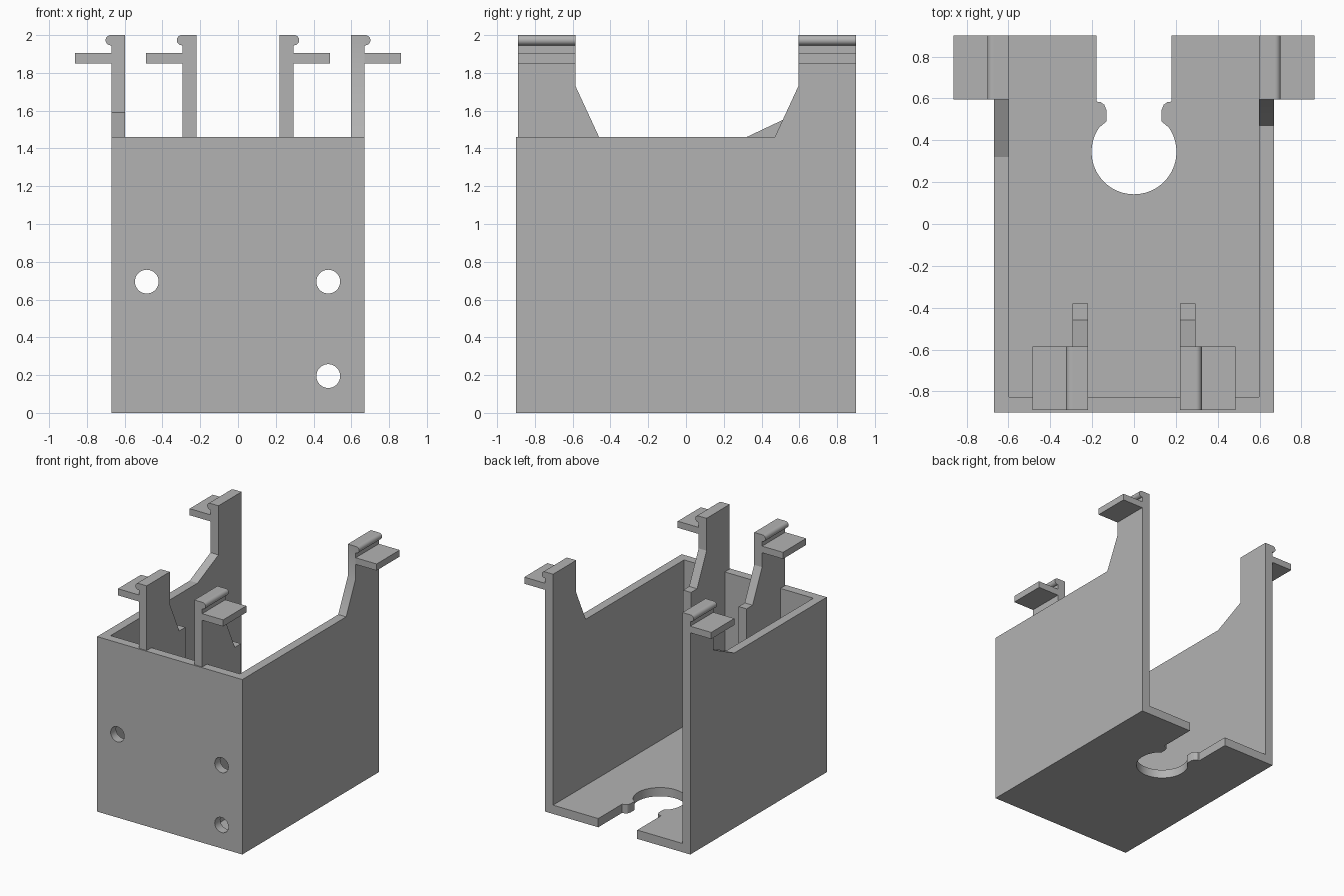
import bpy, bmesh
from math import cos, sin, pi, radians
from mathutils import Vector

cube = bpy.data.objects.get("Cube")
if cube:
    bpy.data.objects.remove(cube, do_unlink=True)

grey = bpy.data.materials.new("light_grey")
grey.use_nodes = True
colour = (0.45, 0.45, 0.45, 1)
grey.diffuse_color = colour
grey.node_tree.nodes["Principled BSDF"].inputs["Base Color"].default_value = colour

# Outer size, wall thickness, rim height and overall height
W, D, T, RIM, TOP = 0.67, 0.9, 0.073, 1.46, 2.0
IN = W - T


def prism(name, points, axis, start, end):
    """Extrude a 2D profile along one axis; the other two axes keep their order."""
    def place(p, depth):
        co = list(p)
        co.insert("xyz".index(axis), depth)
        return Vector(co)
    bm = bmesh.new()
    face = bm.faces.new([bm.verts.new(place(p, start)) for p in points])
    new = bmesh.ops.extrude_face_region(bm, geom=[face])["geom"]
    shift = place((0, 0), end - start)
    bmesh.ops.translate(bm, vec=shift, verts=[v for v in new if isinstance(v, bmesh.types.BMVert)])
    bmesh.ops.recalc_face_normals(bm, faces=bm.faces)
    mesh = bpy.data.meshes.new(name)
    bm.to_mesh(mesh)
    bm.free()
    mesh.materials.append(grey)
    obj = bpy.data.objects.new(name, mesh)
    bpy.context.collection.objects.link(obj)
    return obj


def rect(a0, b0, a1, b1):
    return [(a0, b0), (a1, b0), (a1, b1), (a0, b1)]


def arc(a, b, r, start, end, steps):
    angles = [radians(start + (end - start) * i / steps) for i in range(steps + 1)]
    return [(a + r * cos(t), b + r * sin(t)) for t in angles]


def select(obj):
    bpy.ops.object.select_all(action="DESELECT")
    obj.select_set(True)
    bpy.context.view_layer.objects.active = obj


def cut(obj, cutter):
    mod = obj.modifiers.new("cut", "BOOLEAN")
    mod.operation, mod.solver, mod.object = "DIFFERENCE", "EXACT", cutter
    select(obj)
    bpy.ops.object.modifier_apply(modifier=mod.name)
    bpy.data.objects.remove(cutter, do_unlink=True)


# Open-backed, open-topped box with the rear posts left standing
shell = prism("box_shell", rect(-W, -D, W, D), "z", 0, TOP)
cut(shell, prism("cavity", rect(-IN, -D + T, IN, 2), "z", T, 3))
left_edge = [(-2, RIM), (0.47, RIM), (0.595, 1.73), (0.595, 3), (-2, 3)]
right_edge = [(-2, RIM), (0.32, RIM), (0.595, 1.59), (0.595, 3), (-2, 3)]
cut(shell, prism("left_trim", left_edge, "x", 0, 1))
cut(shell, prism("right_trim", right_edge, "x", -1, 0))

# Keyhole slot in the floor
half = [(0.18, 1.5), (0.18, 0.585), (0.16, 0.583), (0.142, 0.57), (0.132, 0.545), (0.132, 0.49)]
ring = arc(0, 0.345, 0.203, 35, -215, 48)
slot = half + ring + [(-x, y) for x, y in reversed(half)]
cut(shell, prism("keyhole", slot, "z", -1, 0.5))

# Screw holes in the front wall
for x, z in ((-0.483, 0.695), (0.478, 0.695), (0.478, 0.195)):
    cut(shell, prism("hole", arc(x, z, 0.063, 0, 350, 35), "y", -1, -0.6))
select(shell)
bpy.ops.object.shade_smooth_by_angle(angle=radians(25))

# Ribs behind the front wall that rise into the front posts
rib = [(-D + T, T), (-0.38, T), (-0.38, RIM), (-0.46, RIM), (-0.585, 1.73),
       (-0.585, TOP), (-0.89, TOP), (-0.89, RIM), (-D + T, RIM)]
for side, s in (("left", 1), ("right", -1)):
    prism(f"front_{side}_rib", rib, "x", s * 0.22, s * 0.293)

    # Clips: a rounded lip over a flat tab on every post
    for place, x, y0, y1 in (("front", 0.293, -0.89, -0.585), ("rear", W, 0.595, D)):
        lip = [(s * a, b) for a, b in arc(x + 0.004, TOP - 0.027, 0.027, 90, -90, 14)]
        lip = [(s * x, TOP)] + lip + [(s * x, TOP - 0.054)]
        hook = prism(f"{place}_{side}_lip", lip, "y", y0, y1)
        select(hook)
        bpy.ops.object.shade_smooth_by_angle(angle=radians(30))
        prism(f"{place}_{side}_tab", rect(s * x, 1.85, s * (x + 0.193), 1.905), "y", y0, y1)
